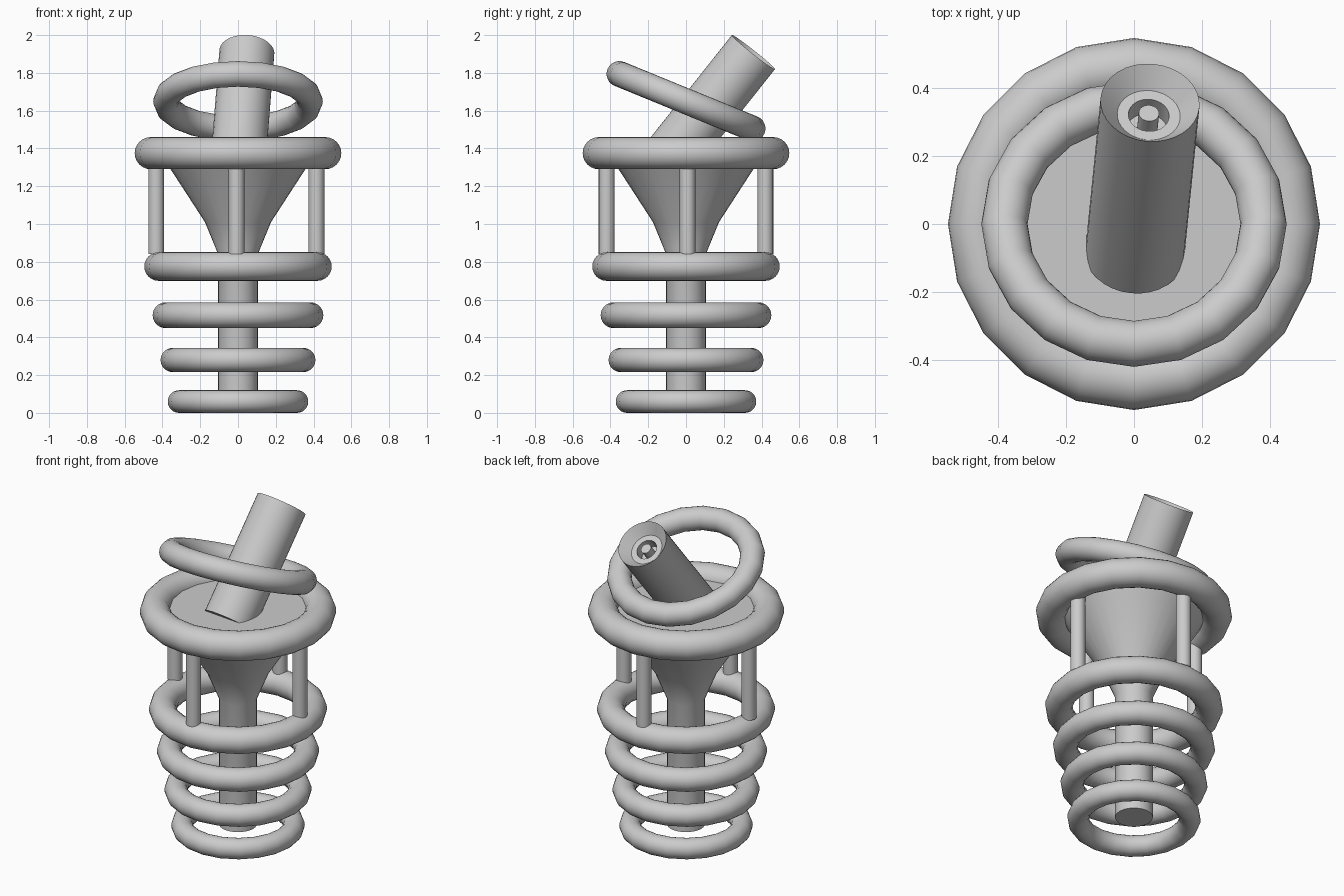
import bpy, math
from mathutils import Vector

if "Cube" in bpy.data.objects:
    bpy.data.objects.remove(bpy.data.objects["Cube"])


def smooth(ob, angle=40):
    bpy.ops.object.select_all(action='DESELECT')
    ob.select_set(True)
    bpy.context.view_layer.objects.active = ob
    bpy.ops.object.shade_smooth_by_angle(angle=math.radians(angle))


def ring(name, z, outer, minor, tilt=0):
    # smooth ring with 20 visible sides
    bpy.ops.mesh.primitive_torus_add(
        major_segments=20, minor_segments=24, major_radius=outer - minor,
        minor_radius=minor, location=(0, 0, z), rotation=(tilt, 0, 0))
    ob = bpy.context.object
    ob.name = name
    smooth(ob)


def lathe(name, profile, n=32):
    # revolve (radius, z) points about z; radius 0 becomes a pole
    verts, rows, faces = [], [], []
    for r, z in profile:
        start, count = len(verts), (n if r else 1)
        for i in range(count):
            a = 2 * math.pi * i / n
            verts.append((r * math.cos(a), r * math.sin(a), z))
        rows.append([start + i % count for i in range(n)])
    for lo, hi in zip(rows, rows[1:]):
        for i in range(n):
            j = (i + 1) % n
            faces.append(list(dict.fromkeys((lo[i], lo[j], hi[j], hi[i]))))
    me = bpy.data.meshes.new(name)
    me.from_pydata(verts, [], faces)
    ob = bpy.data.objects.new(name, me)
    bpy.context.collection.objects.link(ob)
    smooth(ob, 30)
    return ob


# stack of rings, growing upward
for k, (z, outer, minor) in enumerate([(0.06, 0.372, 0.06), (0.28, 0.41, 0.064),
                                       (0.517, 0.452, 0.068), (0.775, 0.496, 0.076)]):
    ring(f"lower_ring_{k + 1}", z, outer, minor)
ring("rim_ring", 1.375, 0.547, 0.085)
ring("tilted_ring", 1.65, 0.449, 0.068, math.radians(-22.3))

# central shaft flaring into a funnel with a flat top
lathe("shaft_and_funnel", [(0, 0.065), (0.105, 0.065), (0.105, 0.84), (0.175, 1.01),
                           (0.357, 1.29), (0.42, 1.395), (0, 1.395)])

# four posts between the two upper rings
for k, (x, y) in enumerate([(-0.433, 0.008), (0.415, 0.008), (-0.008, -0.42), (-0.008, 0.42)]):
    bpy.ops.mesh.primitive_cylinder_add(vertices=20, radius=0.042, depth=0.51,
                                        location=(x, y, 1.095))
    bpy.context.object.name = f"post_{k + 1}"
    smooth(bpy.context.object)

# leaning barrel with a recessed mouth and a central pin
tip = Vector((0.047, 0.357, 1.91))
base = Vector((0.005, -0.06, 1.385))
axis = tip - base
barrel = lathe("barrel", [(0, -0.72), (0.146, -0.72), (0.146, 0), (0.093, -0.06), (0.06, -0.06),
                          (0.06, -0.13), (0.03, -0.13), (0.03, -0.05), (0, -0.05)])
barrel.rotation_mode = 'QUATERNION'
barrel.rotation_quaternion = axis.to_track_quat('Z', 'Y')
barrel.location = tip
